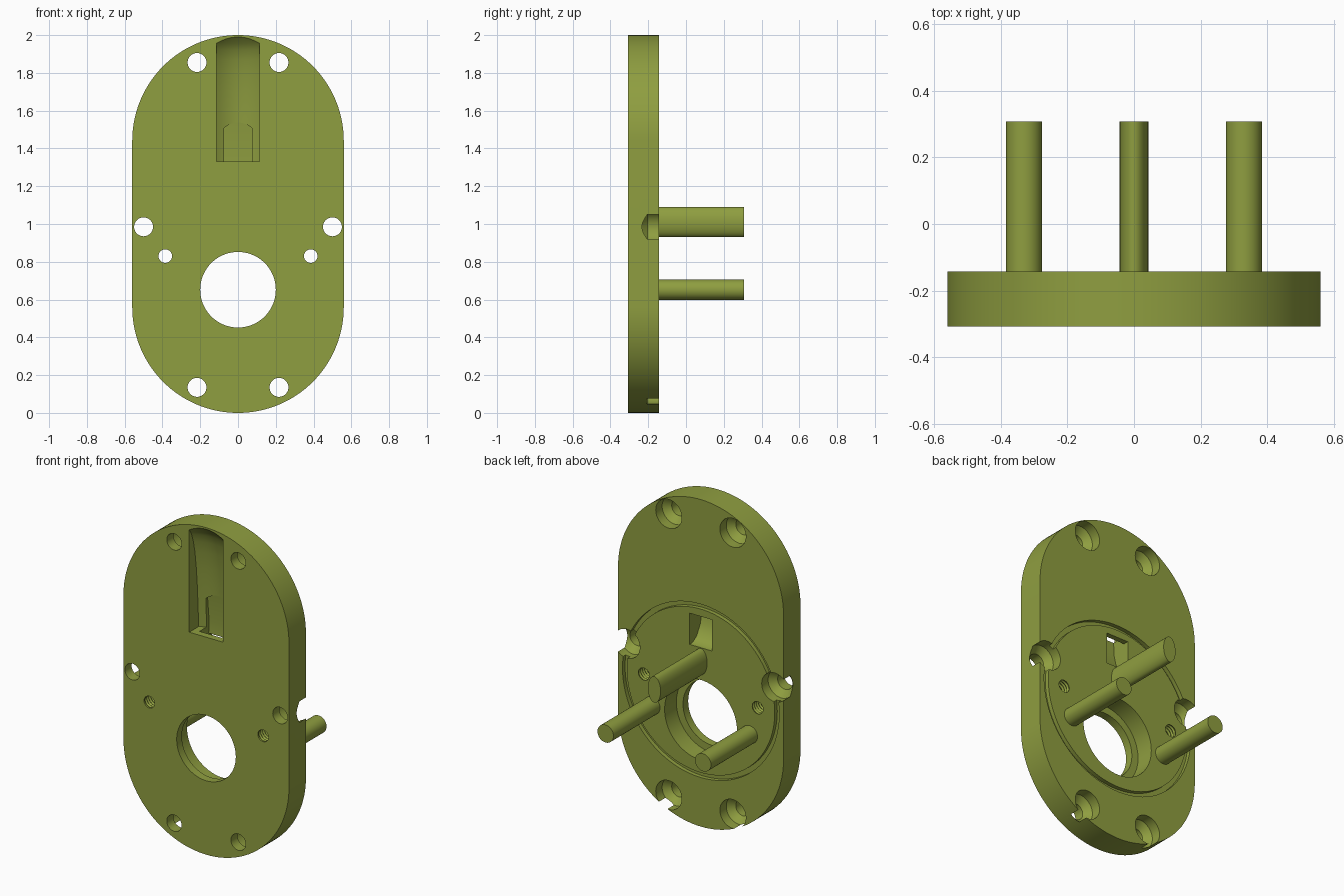
import bpy, bmesh, math

if "Cube" in bpy.data.objects:
    bpy.data.objects.remove(bpy.data.objects["Cube"])

FRONT, BACK, TIP = -0.307, -0.143, 0.307   # y of plate faces and of pin ends

olive = bpy.data.materials.new("olive")
olive.diffuse_color = (0.275, 0.342, 0.051, 1)
olive.use_nodes = True
olive.node_tree.nodes["Principled BSDF"].inputs["Base Color"].default_value = olive.diffuse_color


def loft(name, rings, closed=False):
    """Skin a list of equal-length point rings; cap the ends unless closed."""
    bm = bmesh.new()
    loops = [[bm.verts.new(p) for p in ring] for ring in rings]
    n = len(loops[0])
    pairs = list(zip(loops, loops[1:]))
    if closed:
        pairs.append((loops[-1], loops[0]))
    for a, b in pairs:
        for i in range(n):
            j = (i + 1) % n
            bm.faces.new((a[i], a[j], b[j], b[i]))
    if not closed:
        bm.faces.new(loops[0])
        bm.faces.new(loops[-1])
    bmesh.ops.recalc_face_normals(bm, faces=bm.faces)
    mesh = bpy.data.meshes.new(name)
    bm.to_mesh(mesh)
    bm.free()
    mesh.materials.append(olive)
    ob = bpy.data.objects.new(name, mesh)
    bpy.context.collection.objects.link(ob)
    return ob


def oval(x, z, rx, rz, y, n=64):
    return [(x + rx * math.cos(2 * math.pi * i / n), y,
             z + rz * math.sin(2 * math.pi * i / n)) for i in range(n)]


def lathe(name, x, z, profile, closed=False, n=64):
    """Turned shape about a y-direction axis; profile is (radius, y)."""
    return loft(name, [oval(x, z, r, r, y, n) for r, y in profile], closed)


def smooth(ob):
    bpy.ops.object.select_all(action='DESELECT')
    ob.select_set(True)
    bpy.context.view_layer.objects.active = ob
    bpy.ops.object.shade_smooth_by_angle(angle=math.radians(30))


# Plate with two round ends
R, N = 0.56, 64
outline = [(R * math.cos(math.pi * i / N), 1.44 + R * math.sin(math.pi * i / N))
           for i in range(N + 1)]
outline += [(-x, 2 - z) for x, z in outline]
plate = loft("plate", [[(x, y, z) for x, z in outline] for y in (FRONT, BACK)])

cutters = []
out_f, out_b = FRONT - 0.05, BACK + 0.05

# Stepped centre bore
cutters.append(lathe("bore_cutter", 0, 0.652,
                     [(0.2, out_f), (0.2, FRONT + 0.05),
                      (0.245, FRONT + 0.05), (0.245, out_b)], n=96))

# Ring groove in the back
cutters.append(lathe("groove_cutter", 0, 0.83,
                     [(0.5, BACK - 0.025), (0.53, BACK - 0.025),
                      (0.53, out_b), (0.5, out_b)], closed=True, n=128))

# Countersunk screw holes and threaded holes, mirrored left and right
thread = [(0.036, out_f), (0.036, FRONT)]
for k in range(8):
    y = FRONT + 0.01 + k * 0.019
    thread += [(0.036, y), (0.043, y + 0.0095)]
thread += [(0.036, BACK + 0.002), (0.036, out_b)]
for s in (-1, 1):
    for x, z in ((0.217, 1.855), (0.217, 0.135), (0.5, 0.985)):
        cutters.append(lathe("screw_cutter", s * x, z,
                             [(0.05, out_f), (0.05, BACK - 0.1),
                              (0.088, BACK - 0.062), (0.088, out_b)], n=48))
    cutters.append(lathe("thread_cutter", s * 0.385, 0.83, thread, n=32))

# Curved trough in the front
W = 0.115
rings = []
for z, d in ((1.33, 0.125), (1.45, 0.121), (1.6, 0.112), (1.7, 0.103),
             (1.8, 0.09), (1.87, 0.075), (1.92, 0.058), (1.955, 0.036),
             (1.99, 0.0), (2.02, -0.03)):
    floor = [(W * t / 8, FRONT + max(d - 0.035 * (t / 8) ** 2, -0.045), z)
             for t in range(-8, 9)]
    rings.append(floor + [(W, out_f, z), (-W, out_f, z)])
cutters.append(loft("trough_cutter", rings))

# Passage from the trough to the back face
path = [(out_b, 1.285), (-0.176, 1.285), (-0.172, 1.36), (-0.19, 1.54),
        (-0.23, 1.45), (-0.265, 1.335), (-0.262, 1.25), (-0.245, 1.18),
        (-0.21, 1.12), (-0.17, 1.095), (out_b, 1.092)]
cutters.append(loft("passage_cutter",
                    [[(x, y, z) for y, z in path] for x in (-0.075, 0.075)]))

bpy.context.view_layer.objects.active = plate
for c in cutters:
    m = plate.modifiers.new("cut", 'BOOLEAN')
    m.operation, m.solver, m.object = 'DIFFERENCE', 'EXACT', c
    bpy.ops.object.modifier_apply(modifier=m.name)
for c in cutters:
    bpy.data.objects.remove(c)
smooth(plate)

# Pins on the back: two round, one oval
for name, x, z, rx, rz in (("left_pin", -0.33, 0.652, 0.054, 0.054),
                           ("right_pin", 0.33, 0.652, 0.054, 0.054),
                           ("oval_pin", 0, 1.01, 0.043, 0.08)):
    smooth(loft(name, [oval(x, z, rx, rz, y, 48) for y in (BACK - 0.01, TIP)]))
